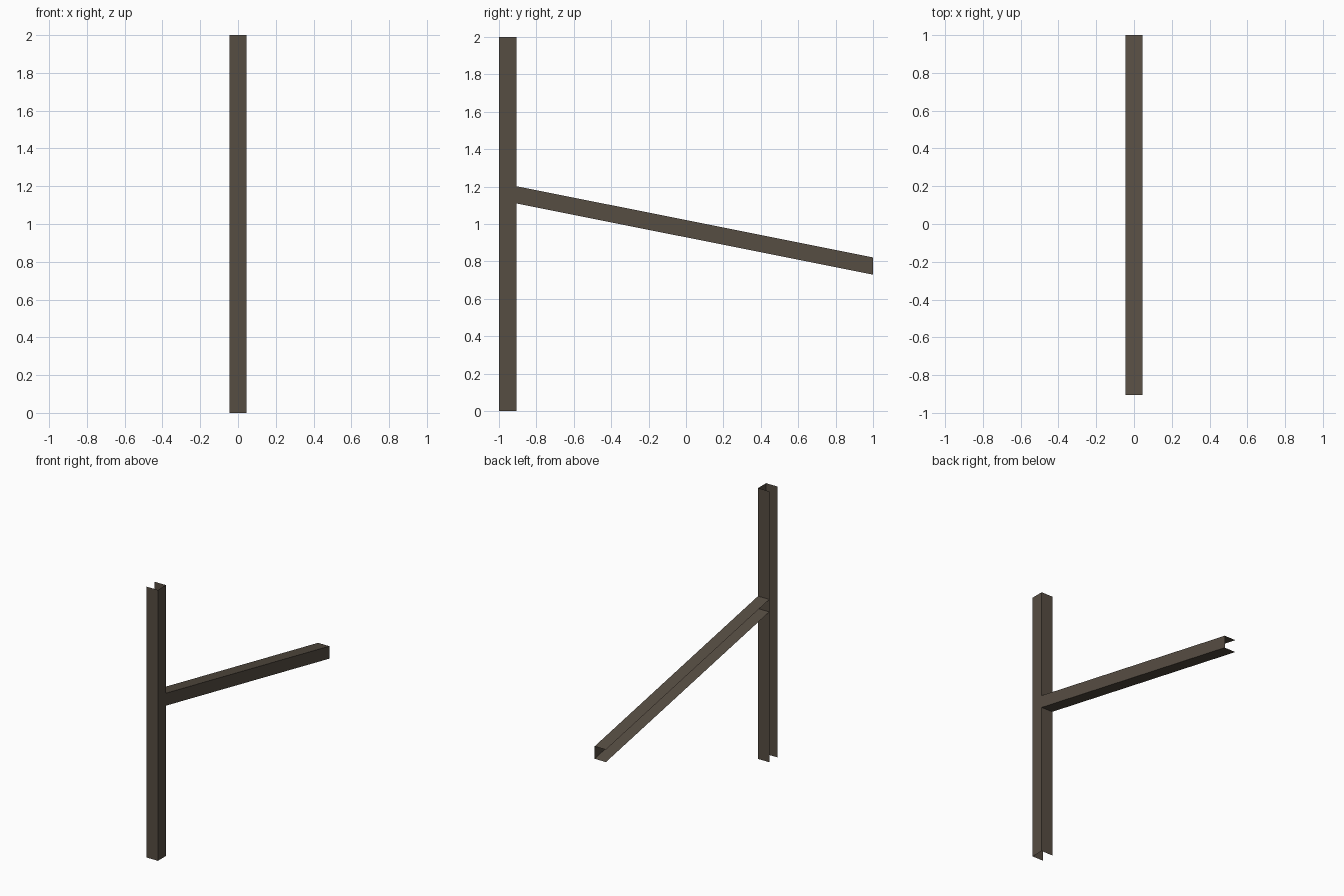
import bpy
import bmesh
from mathutils import Vector

cube = bpy.data.objects.get("Cube")
if cube:
    bpy.data.objects.remove(cube, do_unlink=True)

HALF = 0.046          # half the channel width
FRONT, JOINT, END = -1.0, -0.906, 1.0

# Single brown metal colour
metal = bpy.data.materials.new("dark_brown_metal")
metal.use_nodes = True
colour = (0.094, 0.074, 0.055, 1)
metal.diffuse_color = colour
metal.node_tree.nodes["Principled BSDF"].inputs["Base Color"].default_value = colour


def channel(name, profile, sweep):
    """Sweep an open sheet-metal profile along a straight vector."""
    bm = bmesh.new()
    verts = [bm.verts.new(p) for p in profile]
    edges = [bm.edges.new(pair) for pair in zip(verts, verts[1:])]
    swept = bmesh.ops.extrude_edge_only(bm, edges=edges)["geom"]
    moved = [g for g in swept if isinstance(g, bmesh.types.BMVert)]
    bmesh.ops.translate(bm, verts=moved, vec=Vector(sweep))
    # The web on the +x side must face outward, the flanges follow it
    bmesh.ops.recalc_face_normals(bm, faces=bm.faces)
    bm.normal_update()
    web = max(bm.faces, key=lambda f: f.calc_center_median().x)
    if web.normal.x < 0:
        bmesh.ops.reverse_faces(bm, faces=bm.faces)
    mesh = bpy.data.meshes.new(name)
    bm.to_mesh(mesh)
    bm.free()
    mesh.materials.append(metal)
    obj = bpy.data.objects.new(name, mesh)
    bpy.context.collection.objects.link(obj)
    return obj


# Upright post, open towards -x
channel("upright_post",
        [(-HALF, FRONT, 0), (HALF, FRONT, 0), (HALF, JOINT, 0), (-HALF, JOINT, 0)],
        (0, 0, 2))

# Sloping arm with plumb-cut ends, open towards -x
LOW, HIGH, DROP = 1.11, 1.202, 0.381
channel("sloping_arm",
        [(-HALF, JOINT, LOW), (HALF, JOINT, LOW), (HALF, JOINT, HIGH), (-HALF, JOINT, HIGH)],
        (0, END - JOINT, -DROP))
